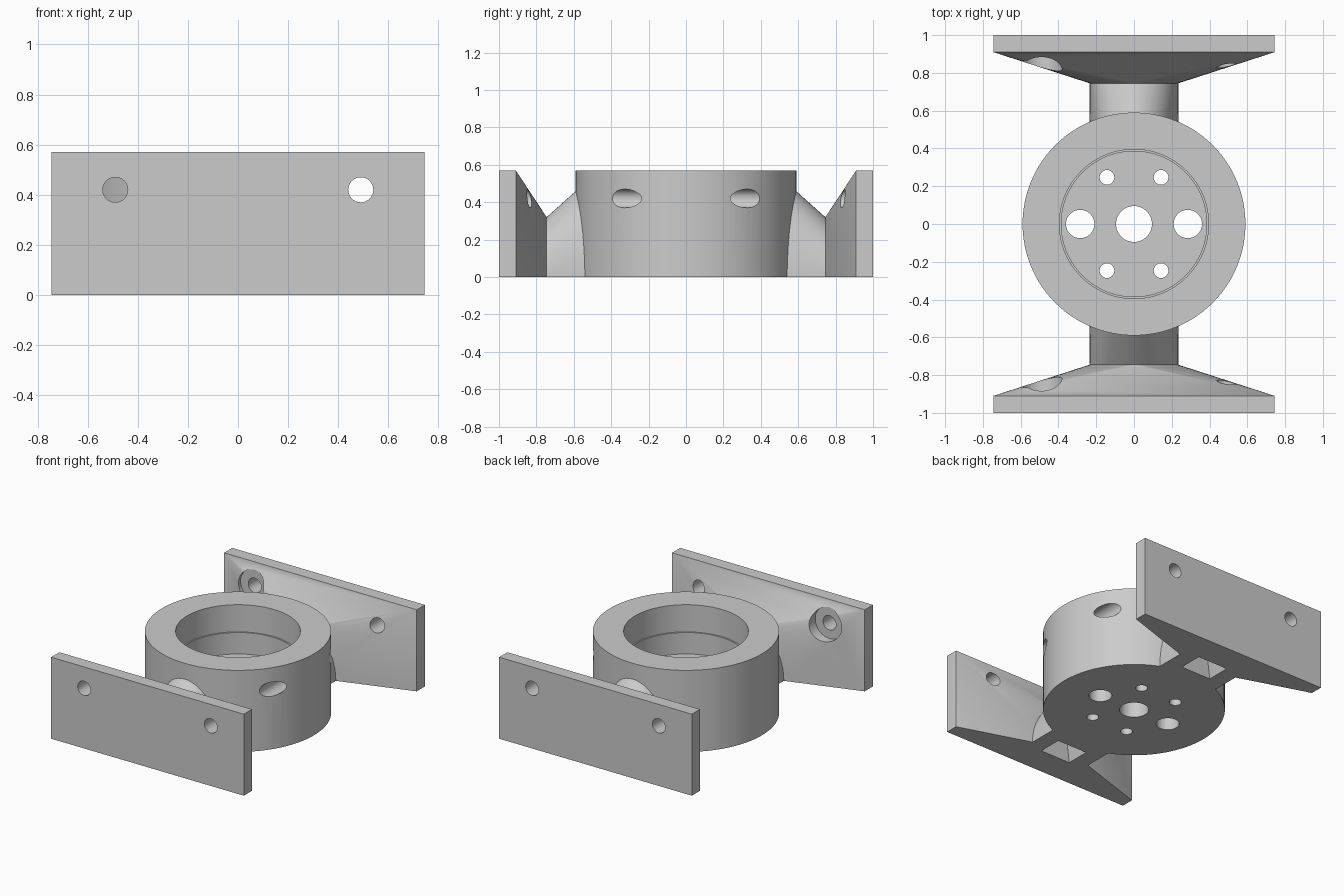
import bpy
import bmesh
import math

cube = bpy.data.objects.get("Cube")
if cube:
    bpy.data.objects.remove(cube, do_unlink=True)

HEIGHT = 0.57
CUP_R = 0.59

grey = bpy.data.materials.new("plain grey")
grey.use_nodes = True
grey.diffuse_color = (0.6, 0.6, 0.6, 1)
grey.node_tree.nodes["Principled BSDF"].inputs["Base Color"].default_value = (0.6, 0.6, 0.6, 1)


def cylinder(name, r, start, end, axis="z", at=(0, 0), sides=48):
    """Cylinder from start to end along z or y; at = the other two coordinates."""
    mid = (start + end) / 2
    if axis == "z":
        loc, rot = (at[0], at[1], mid), (0, 0, 0)
    else:
        loc, rot = (at[0], mid, at[1]), (math.pi / 2, 0, 0)
    bpy.ops.mesh.primitive_cylinder_add(vertices=sides, radius=r, depth=abs(end - start),
                                        location=loc, rotation=rot)
    obj = bpy.context.object
    obj.name = name
    return obj


def hull(name, points):
    """Convex solid around a set of points."""
    bm = bmesh.new()
    for p in points:
        bm.verts.new(p)
    bmesh.ops.convex_hull(bm, input=bm.verts)
    bmesh.ops.dissolve_limit(bm, angle_limit=0.001, verts=bm.verts, edges=bm.edges)
    bmesh.ops.recalc_face_normals(bm, faces=bm.faces)
    mesh = bpy.data.meshes.new(name)
    bm.to_mesh(mesh)
    bm.free()
    obj = bpy.data.objects.new(name, mesh)
    bpy.context.collection.objects.link(obj)
    return obj


def cut(obj, cutters):
    """Subtract each cutter, then remove it."""
    bpy.context.view_layer.objects.active = obj
    for c in cutters:
        mod = obj.modifiers.new("cut", "BOOLEAN")
        mod.operation = "DIFFERENCE"
        mod.solver = "EXACT"
        mod.object = c
        bpy.ops.object.modifier_apply(modifier=mod.name)
        bpy.data.objects.remove(c, do_unlink=True)


def finish(obj):
    obj.data.materials.clear()
    obj.data.materials.append(grey)
    bpy.ops.object.select_all(action="DESELECT")
    obj.select_set(True)
    bpy.context.view_layer.objects.active = obj
    bpy.ops.object.shade_smooth_by_angle(angle=math.radians(25))


def arch(y, half_width, height, steps=32):
    return [(half_width * math.cos(math.pi * i / steps), y,
             height * math.sin(math.pi * i / steps)) for i in range(steps + 1)]


def rect(y, half_width, z0, z1):
    return [(x, y, z) for x in (-half_width, half_width) for z in (z0, z1)]


def access_drill():
    return cylinder("drill", 0.05, -1.2, 1.2, "y", (0.49, 0.42), 32)


# Cup: stepped bore, floor holes and a screwdriver path through the wall
cup = cylinder("cup", CUP_R, 0, HEIGHT, sides=96)
holes = [cylinder("bore", 0.395, 0.38, 1, sides=96),
         cylinder("lower_bore", 0.385, 0.23, 0.9, sides=96),
         cylinder("centre_hole", 0.095, -0.2, 0.5)]
for sx in (-1, 1):
    holes.append(cylinder("side_hole", 0.075, -0.2, 0.5, at=(sx * 0.285, 0)))
    for sy in (-1, 1):
        holes.append(cylinder("small_hole", 0.039, -0.2, 0.5, at=(sx * 0.143, sy * 0.247), sides=32))
cut(cup, holes + [access_drill()])
finish(cup)

# Two arms: arched neck and flared mounting plate, front and back
for side, s in (("front", -1), ("back", 1)):

    def pocket():
        # Tapered recess opening underneath
        return hull("pocket", [(x, s * y, z)
                               for w, y0, y1, z in ((0.125, 0.62, 0.8, -0.02), (0.05, 0.67, 0.75, 0.2))
                               for x in (-w, w) for y in (y0, y1)])

    neck = hull(side + "_neck", arch(s * 0.5, 0.235, 0.54) + arch(s * 0.745, 0.235, 0.32))
    cut(neck, [cylinder("cup_space", CUP_R, -0.2, 1, sides=96), pocket()])
    finish(neck)

    plate = hull(side + "_plate", arch(s * 0.745, 0.235, 0.32)
                 + rect(s * 0.91, 0.745, 0, HEIGHT) + rect(s, 0.745, 0, HEIGHT))
    cut(plate, [pocket(), access_drill(),
                cylinder("screw_hole", 0.05, s * 0.7, s * 1.2, "y", (-0.49, 0.42), 32),
                cylinder("counterbore", 0.11, s * 0.62, s * 0.885, "y", (-0.49, 0.42))])
    finish(plate)
